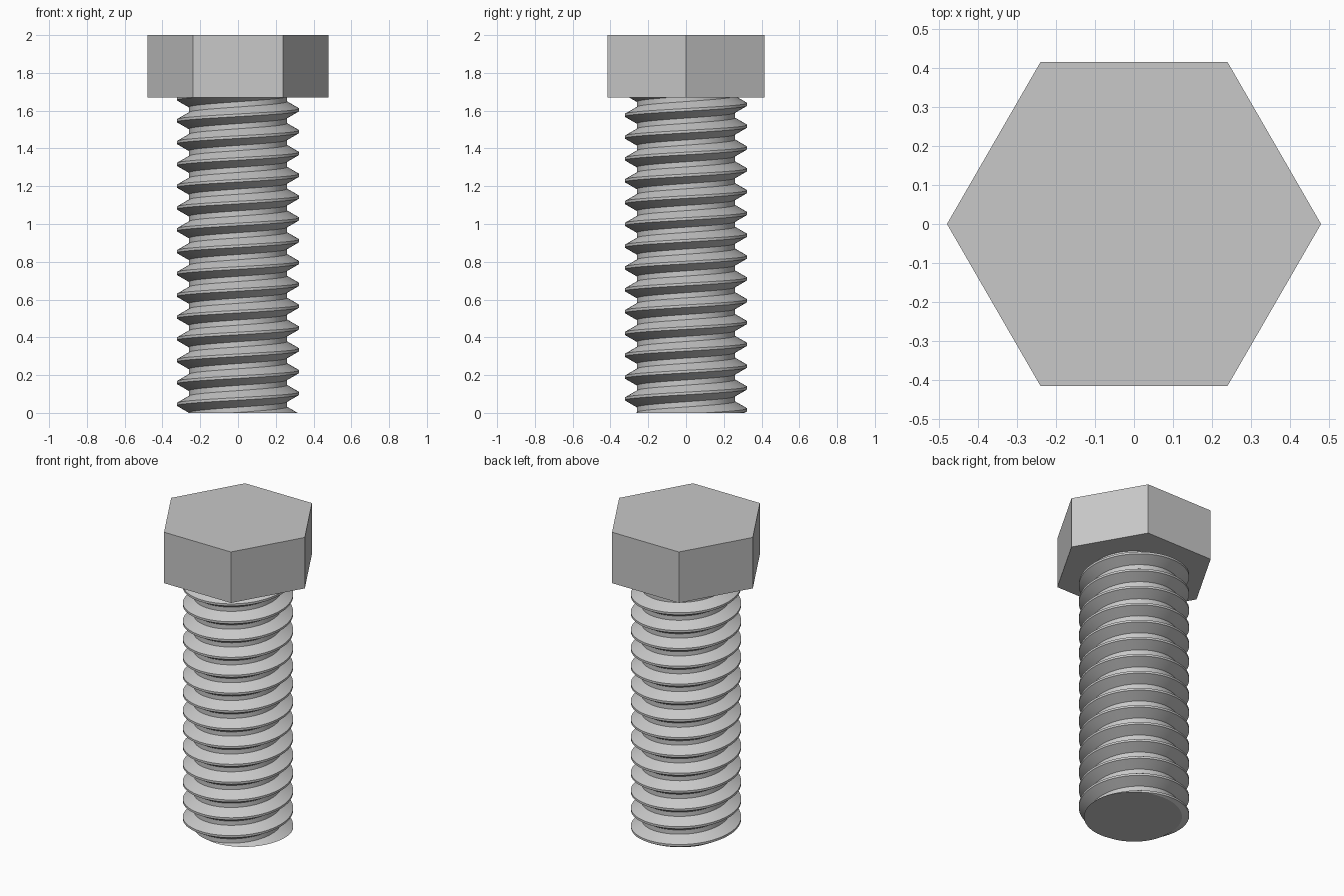
import bpy, bmesh
from math import pi, cos, sin, radians

cube = bpy.data.objects.get("Cube")
if cube:
    bpy.data.objects.remove(cube, do_unlink=True)

steel = bpy.data.materials.new("plain grey steel")
steel.use_nodes = True
colour = (0.58, 0.58, 0.58, 1)
steel.diffuse_color = colour
steel.node_tree.nodes["Principled BSDF"].inputs["Base Color"].default_value = colour

HEAD_BOTTOM, TOP = 1.67, 2.0
HEAD_RADIUS = 0.479
CREST, ROOT = 0.324, 0.26
PITCH, START = 0.1155, -0.0125
SEGMENTS = 64


def finish(bm, name):
    bmesh.ops.recalc_face_normals(bm, faces=bm.faces)
    mesh = bpy.data.meshes.new(name)
    bm.to_mesh(mesh)
    bm.free()
    mesh.materials.append(steel)
    obj = bpy.data.objects.new(name, mesh)
    bpy.context.collection.objects.link(obj)
    return obj


# Hexagonal head, corners on the x axis
bm = bmesh.new()
ring = [bm.verts.new((HEAD_RADIUS * cos(k * pi / 3), HEAD_RADIUS * sin(k * pi / 3), HEAD_BOTTOM))
        for k in range(6)]
base = bm.faces.new(ring)
top = bmesh.ops.extrude_face_region(bm, geom=[base], use_keep_orig=True)["geom"]
bmesh.ops.translate(bm, verts=[v for v in top if isinstance(v, bmesh.types.BMVert)],
                    vec=(0, 0, TOP - HEAD_BOTTOM))
finish(bm, "hex_head")

# Threaded shank: one pitch of thread profile swept along a right-hand helix
profile = [(-0.5, ROOT), (-0.38, ROOT), (-0.06, CREST), (0.06, CREST), (0.38, ROOT), (0.5, ROOT)]
turns = int(HEAD_BOTTOM / PITCH) + 4
bm = bmesh.new()
rows = []
for i in range(turns * SEGMENTS + 1):
    a = 2 * pi * i / SEGMENTS
    rise = START + PITCH * (i / SEGMENTS - 2)
    rows.append([bm.verts.new((r * cos(a), r * sin(a), rise + PITCH * z)) for z, r in profile])
for lower, upper in zip(rows, rows[1:]):
    for k in range(len(profile) - 1):
        bm.faces.new((lower[k], upper[k], upper[k + 1], lower[k + 1]))
bmesh.ops.remove_doubles(bm, verts=bm.verts, dist=0.0005)

# Trim both ends flat and close them
for height, direction in ((0, -1), (HEAD_BOTTOM, 1)):
    cut = bmesh.ops.bisect_plane(bm, geom=bm.verts[:] + bm.edges[:] + bm.faces[:], dist=0.00001,
                                 plane_co=(0, 0, height), plane_no=(0, 0, direction),
                                 clear_outer=True)["geom_cut"]
    rim = [e for e in cut if isinstance(e, bmesh.types.BMEdge)]
    bmesh.ops.edgeloop_fill(bm, edges=rim)
shank = finish(bm, "threaded_shank")

# Smooth along the thread, sharp at its edges
bpy.ops.object.select_all(action="DESELECT")
shank.select_set(True)
bpy.context.view_layer.objects.active = shank
bpy.ops.object.shade_smooth_by_angle(angle=radians(25))
